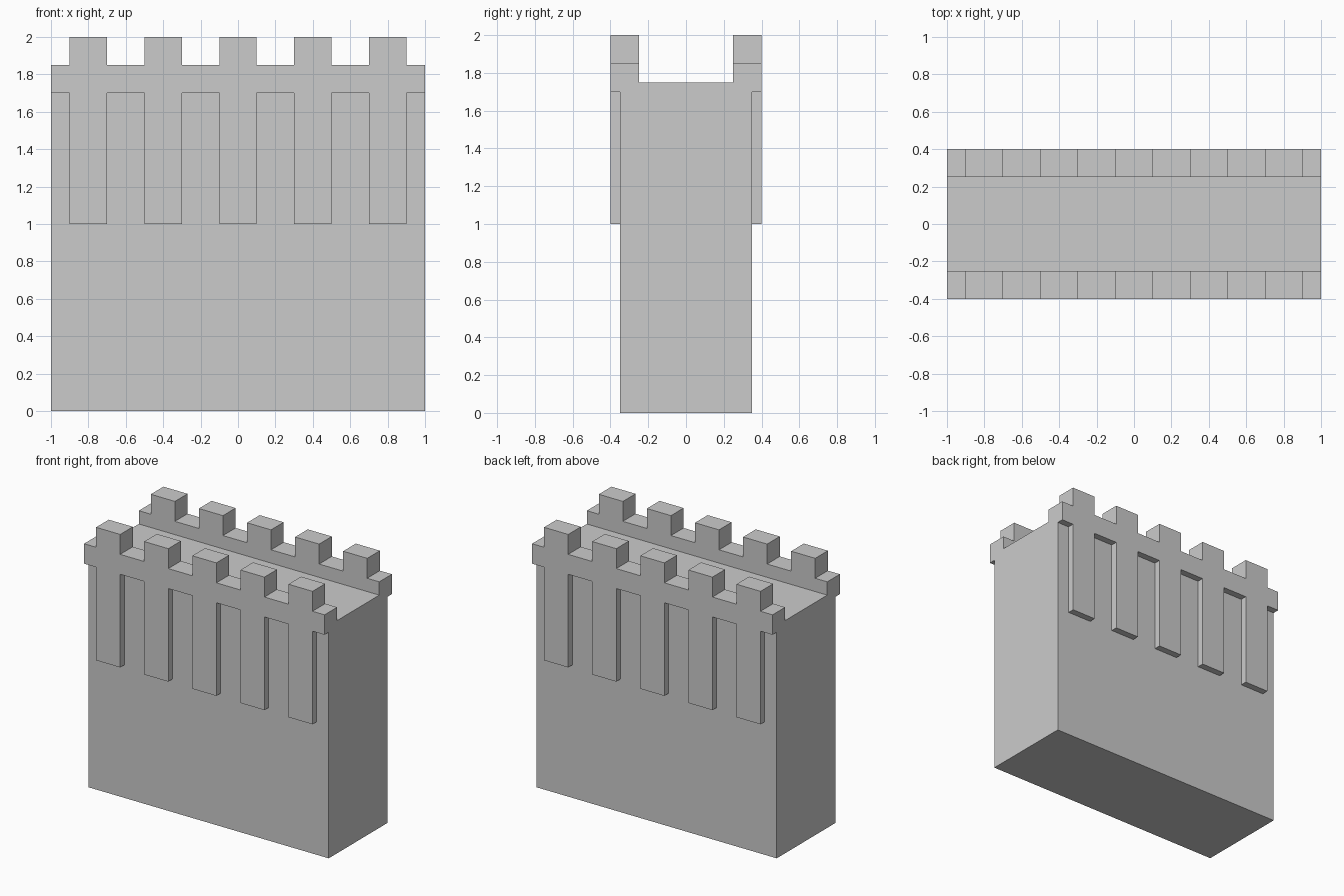
import bpy, bmesh
from mathutils import Matrix, Vector

if "Cube" in bpy.data.objects:
    bpy.data.objects.remove(bpy.data.objects["Cube"])


def finish(bm, name):
    bmesh.ops.recalc_face_normals(bm, faces=bm.faces)
    mesh = bpy.data.meshes.new(name)
    bm.to_mesh(mesh)
    bm.free()
    obj = bpy.data.objects.new(name, mesh)
    bpy.context.collection.objects.link(obj)
    return obj


def box(name, x, y, z):
    bm = bmesh.new()
    size = (x[1] - x[0], y[1] - y[0], z[1] - z[0])
    mid = (sum(x) / 2, sum(y) / 2, sum(z) / 2)
    bmesh.ops.create_cube(bm, size=1, matrix=Matrix.Translation(mid) @ Matrix.Diagonal((*size, 1)))
    return finish(bm, name)


# Wall with walkway and overhanging parapets: mirrored y-z section extruded along x
half = [(0.35, 0), (0.35, 1.7), (0.4, 1.7), (0.4, 1.85), (0.25, 1.85), (0.25, 1.75)]
section = half + [(-y, z) for y, z in reversed(half)]
bm = bmesh.new()
face = bm.faces.new([bm.verts.new((-1, y, z)) for y, z in section])
ext = bmesh.ops.extrude_face_region(bm, geom=[face], use_keep_orig=True)
bmesh.ops.translate(bm, vec=Vector((2, 0, 0)),
                    verts=[v for v in ext["geom"] if isinstance(v, bmesh.types.BMVert)])
finish(bm, "wall")

# Merlons on the parapets and the support ribs below them, on both sides
for side, s in (("front", -1), ("back", 1)):
    for i in range(5):
        cx = -0.8 + 0.4 * i
        x = (cx - 0.1, cx + 0.1)
        box(f"{side}_merlon_{i + 1}", x, sorted((s * 0.25, s * 0.4)), (1.85, 2.0))
        box(f"{side}_rib_{i + 1}", x, sorted((s * 0.35, s * 0.4)), (1.0, 1.7))
